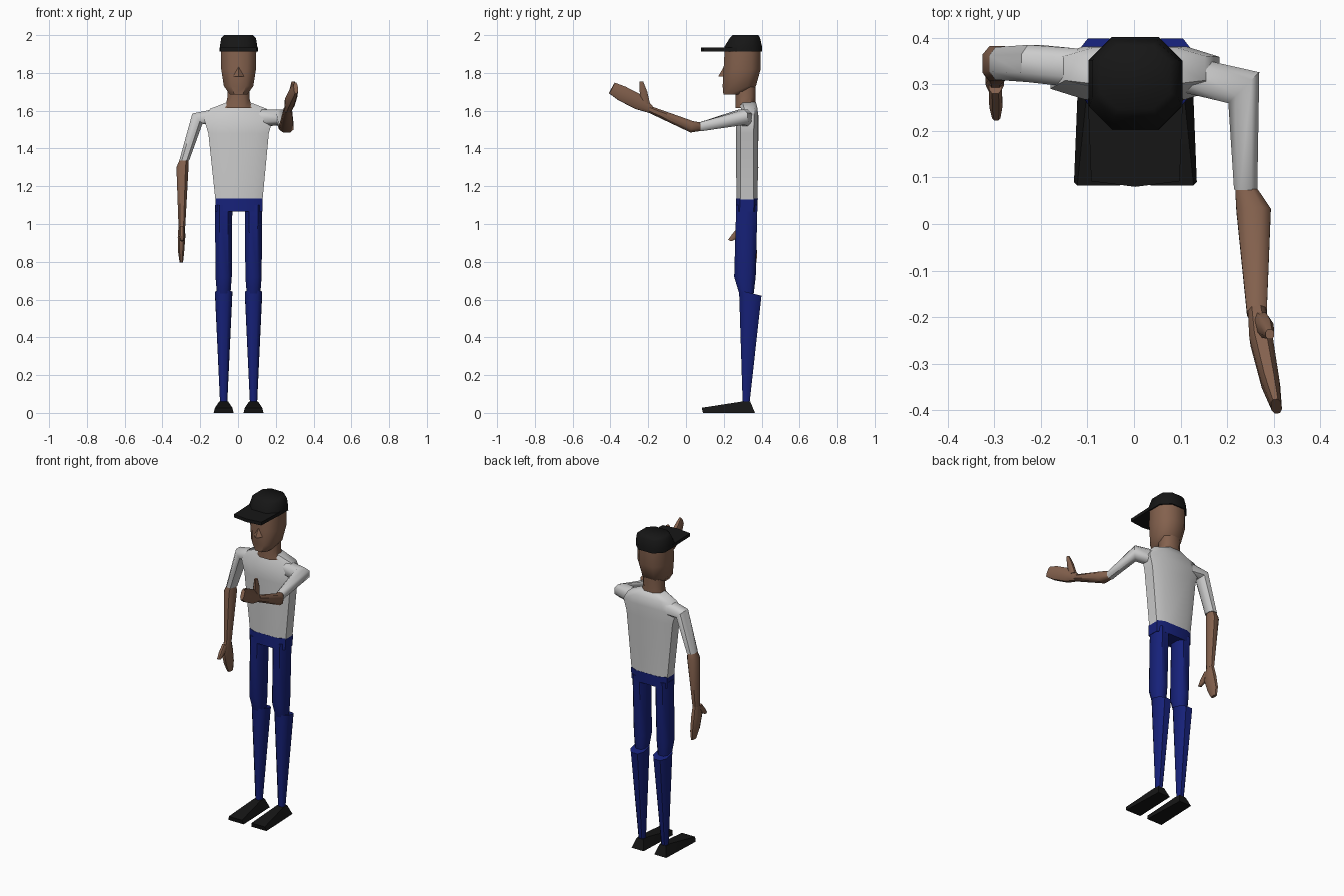
import bpy, bmesh
from math import radians
from mathutils import Vector as V


def material(name, rgb):
    m = bpy.data.materials.new(name)
    m.diffuse_color = (*rgb, 1)
    return m


SKIN = material("skin", (0.23, 0.12, 0.075))
BLUE = material("blue_cloth", (0.008, 0.015, 0.19))
BLACK = material("black_cloth", (0.008, 0.008, 0.008))


def finish(name, bm, mat, angle):
    bmesh.ops.recalc_face_normals(bm, faces=bm.faces)
    me = bpy.data.meshes.new(name)
    bm.to_mesh(me)
    bm.free()
    me.shade_smooth()
    me.set_sharp_from_angle(angle=radians(angle))
    if mat:
        me.materials.append(mat)
    ob = bpy.data.objects.new(name, me)
    bpy.context.collection.objects.link(ob)
    return ob


def loft(name, rings, mat=None, ref=(0, 1, 0), k=0.5, angle=50):
    """Skin eight-sided rings: (centre, normal, half width, half depth along ref)."""
    bm = bmesh.new()
    shape = [(1, k), (k, 1), (-k, 1), (-1, k), (-1, -k), (-k, -1), (k, -1), (1, -k)]
    loops = []
    for c, n, a, b in rings:
        n = V(n).normalized()
        v = (V(ref) - n * n.dot(V(ref))).normalized()
        u = v.cross(n)
        loops.append([bm.verts.new(V(c) + u * a * p + v * b * q) for p, q in shape])
    for r, s in zip(loops, loops[1:]):
        for i in range(8):
            j = (i + 1) % 8
            bm.faces.new((r[i], r[j], s[j], s[i]))
    bm.faces.new(loops[0])
    bm.faces.new(loops[-1])
    return finish(name, bm, mat, angle)


def hull(name, points, mat):
    bm = bmesh.new()
    for p in points:
        bm.verts.new(p)
    bmesh.ops.convex_hull(bm, input=bm.verts)
    return finish(name, bm, mat, 25)


UP, DOWN, RIGHT, FRONT = (0, 0, 1), (0, 0, -1), (1, 0, 0), (0, -1, 0)

# shirt body
loft("shirt", [
    ((0.005, 0.323, 1.13), UP, 0.125, 0.056),
    ((0.003, 0.323, 1.48), UP, 0.160, 0.059),
    ((0.002, 0.325, 1.555), UP, 0.182, 0.057),
    ((0.002, 0.335, 1.61), UP, 0.150, 0.044),
    ((0.002, 0.325, 1.645), UP, 0.060, 0.045)], k=0.6)

# hips, legs and shoes
loft("hips", [
    ((0.005, 0.323, 1.135), UP, 0.125, 0.057),
    ((0.005, 0.321, 1.065), UP, 0.125, 0.057)], BLUE, k=0.65)
for side, s in (("left", -1), ("right", 1)):
    x = s * 0.079 + 0.003
    loft(side + "_thigh", [
        ((x, 0.322, 1.10), UP, 0.046, 0.056),
        ((x, 0.312, 0.72), UP, 0.043, 0.057),
        ((x, 0.320, 0.63), UP, 0.036, 0.038)], BLUE)
    loft(side + "_shin", [
        ((x, 0.340, 0.635), (0, 0.25, 1), 0.046, 0.061),
        ((x, 0.318, 0.05), UP, 0.019, 0.018)], BLUE)
    hull(side + "_shoe",
         [(x + i * w, y, z) for i in (-1, 1) for w, y, z in
          ((0.053, 0.09, 0), (0.042, 0.365, 0), (0.046, 0.083, 0.027),
           (0.024, 0.295, 0.06), (0.022, 0.34, 0.06))], BLACK)

# hanging arm
loft("left_sleeve", [
    ((-0.12, 0.335, 1.565), (-1, 0, 0), 0.045, 0.042),
    ((-0.215, 0.345, 1.558), (-1, 0, -1), 0.038, 0.040),
    ((-0.285, 0.345, 1.335), DOWN, 0.026, 0.035)])
loft("left_forearm", [
    ((-0.285, 0.345, 1.345), DOWN, 0.022, 0.028),
    ((-0.294, 0.345, 1.30), DOWN, 0.032, 0.038),
    ((-0.297, 0.322, 0.99), DOWN, 0.018, 0.024)], SKIN)
loft("left_hand", [
    ((-0.297, 0.322, 1.00), DOWN, 0.017, 0.023),
    ((-0.299, 0.320, 0.93), DOWN, 0.020, 0.042),
    ((-0.301, 0.340, 0.85), DOWN, 0.016, 0.037),
    ((-0.300, 0.352, 0.795), DOWN, 0.009, 0.021)], SKIN)
loft("left_thumb", [
    ((-0.298, 0.300, 0.975), (0, -0.7, -1), 0.014, 0.024),
    ((-0.297, 0.258, 0.935), (0, -0.7, -1), 0.014, 0.018),
    ((-0.296, 0.232, 0.912), (0, -0.4, -1), 0.009, 0.010)], SKIN)

# outstretched arm
loft("right_sleeve", [
    ((0.11, 0.322, 1.56), RIGHT, 0.040, 0.045),
    ((0.236, 0.293, 1.565), (1, -1, 0), 0.047, 0.040),
    ((0.240, 0.075, 1.515), (0, -1, -0.1), 0.025, 0.024)], ref=UP)
loft("right_forearm", [
    ((0.238, 0.085, 1.515), FRONT, 0.021, 0.021),
    ((0.257, 0.03, 1.515), (0, -1, 0.2), 0.037, 0.031),
    ((0.264, -0.195, 1.608), (0, -1, 0.4), 0.021, 0.018)], SKIN, ref=UP)
palm = (0.15, -1, 0.55)
loft("right_hand", [
    ((0.264, -0.185, 1.605), palm, 0.019, 0.019),
    ((0.274, -0.250, 1.645), palm, 0.025, 0.040),
    ((0.293, -0.340, 1.692), palm, 0.020, 0.040),
    ((0.306, -0.392, 1.720), palm, 0.011, 0.032)], SKIN, ref=UP)
loft("right_thumb", [
    ((0.274, -0.215, 1.635), UP, 0.018, 0.025),
    ((0.285, -0.225, 1.700), UP, 0.015, 0.020),
    ((0.292, -0.237, 1.755), UP, 0.009, 0.010)], SKIN)

# neck, head and nose
loft("neck", [
    ((0.002, 0.315, 1.615), UP, 0.070, 0.052),
    ((0.002, 0.315, 1.67), UP, 0.058, 0.052),
    ((0.002, 0.315, 1.76), UP, 0.060, 0.055)], SKIN)
loft("head", [
    ((0.003, 0.255, 1.685), UP, 0.045, 0.057),
    ((0.003, 0.282, 1.73), UP, 0.078, 0.088),
    ((0.003, 0.297, 1.82), UP, 0.092, 0.098),
    ((0.003, 0.300, 1.93), UP, 0.094, 0.095)], SKIN)
hull("nose", [(0.003, 0.21, 1.85), (-0.042, 0.21, 1.78), (0.048, 0.21, 1.78),
              (0.003, 0.17, 1.78)], SKIN)

# cap
loft("cap_crown", [
    ((0.003, 0.301, 1.912), UP, 0.101, 0.101),
    ((0.003, 0.303, 1.94), UP, 0.099, 0.099),
    ((0.003, 0.312, 1.985), UP, 0.092, 0.080),
    ((0.003, 0.315, 2.0), UP, 0.075, 0.068)], BLACK)
hull("cap_brim", [(x, y, z) for z in (1.914, 1.934) for x, y in
                  ((-0.099, 0.27), (-0.092, 0.092), (0.003, 0.08),
                   (0.098, 0.092), (0.105, 0.27))], BLACK)
